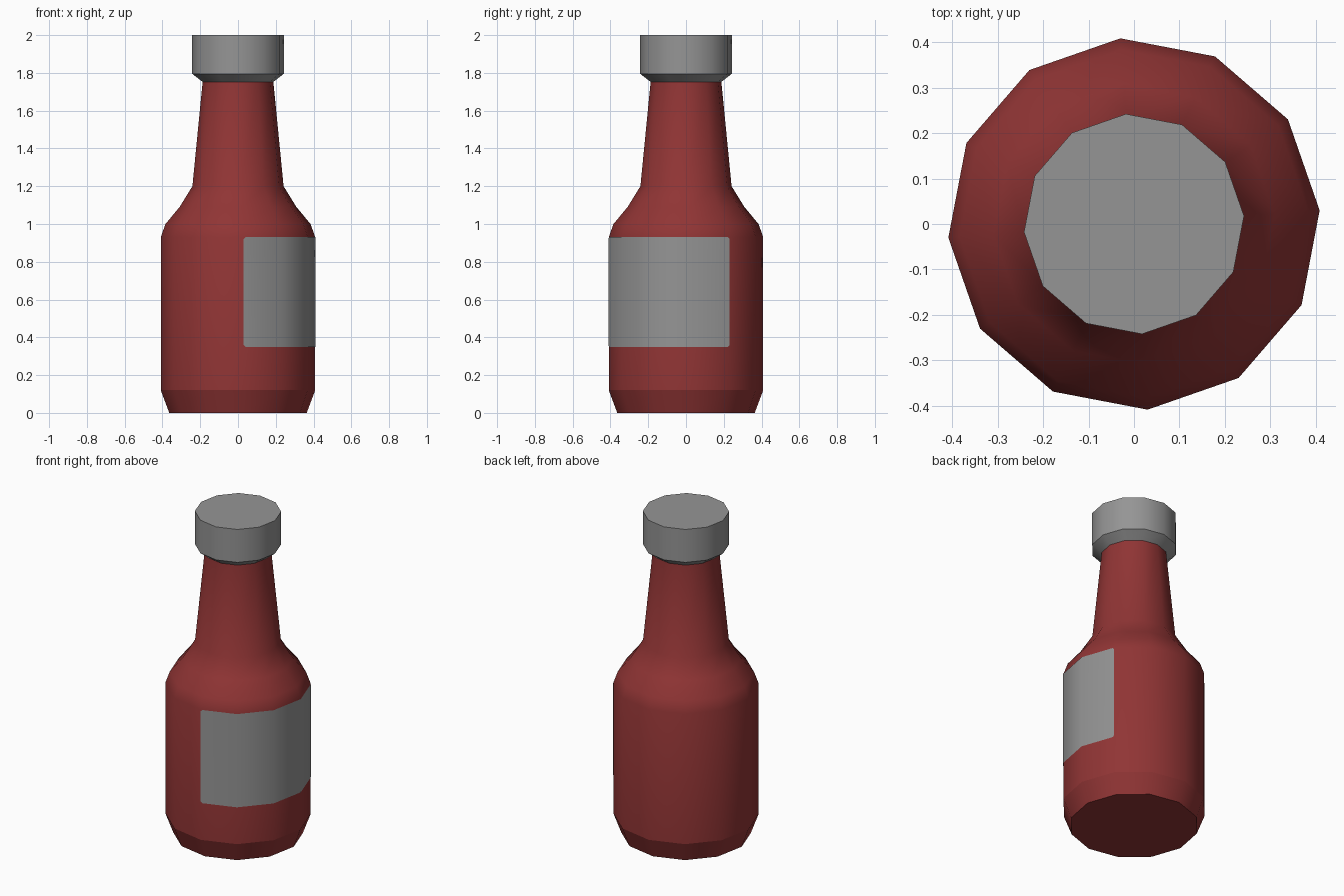
import bpy, bmesh, math

SIDES = 12
TURN = math.radians(4.2)

cube = bpy.data.objects.get("Cube")
if cube:
    bpy.data.objects.remove(cube, do_unlink=True)


def material(name, rgb):
    mat = bpy.data.materials.new(name)
    mat.use_nodes = True
    mat.diffuse_color = (*rgb, 1)
    mat.node_tree.nodes["Principled BSDF"].inputs["Base Color"].default_value = (*rgb, 1)
    return mat


def finish(name, bm, mat):
    mesh = bpy.data.meshes.new(name)
    bm.to_mesh(mesh)
    bm.free()
    mesh.materials.append(mat)
    obj = bpy.data.objects.new(name, mesh)
    bpy.context.collection.objects.link(obj)
    return obj


def ring_point(radius, z, step):
    a = TURN + step * math.tau / SIDES
    return (radius * math.cos(a), radius * math.sin(a), z)


def lathe(name, profile, sharp_rings, mat):
    """Closed faceted solid from (radius, z) pairs, smooth except at chosen rings."""
    bm = bmesh.new()
    rings = [[bm.verts.new(ring_point(r, z, i)) for i in range(SIDES)] for r, z in profile]
    for low, high in zip(rings, rings[1:]):
        for i in range(SIDES):
            j = (i + 1) % SIDES
            bm.faces.new((low[i], low[j], high[j], high[i])).smooth = True
    bm.faces.new(rings[0][::-1])
    bm.faces.new(rings[-1])
    for k in sharp_rings:
        for i in range(SIDES):
            bm.edges.get((rings[k][i], rings[k][i - 1])).smooth = False
    return finish(name, bm, mat)


red = material("sauce red", (0.28, 0.035, 0.035))
grey = material("plain grey", (0.3, 0.3, 0.3))

# Bottle body, shoulder and neck
lathe("bottle", [(0.365, 0), (0.41, 0.12), (0.41, 0.93), (0.385, 1.0),
                 (0.31, 1.09), (0.242, 1.2), (0.187, 1.76)], (0, 1, 6), red)

# Cap with a tapered underside
lathe("cap", [(0.185, 1.75), (0.243, 1.795), (0.243, 2.0)], (0, 1, 2), grey)

# Label wrapped round four sides, with slightly clipped corners
bm = bmesh.new()
columns = [[bm.verts.new(ring_point(0.412, z, i)) for z in (0.35, 0.93)] for i in range(-3, 2)]
for a, b in zip(columns, columns[1:]):
    bm.faces.new((a[0], b[0], b[1], a[1])).smooth = True
bmesh.ops.bevel(bm, geom=columns[0] + columns[-1], offset=0.01, segments=1,
                affect='VERTICES')
label = finish("label", bm, grey)
